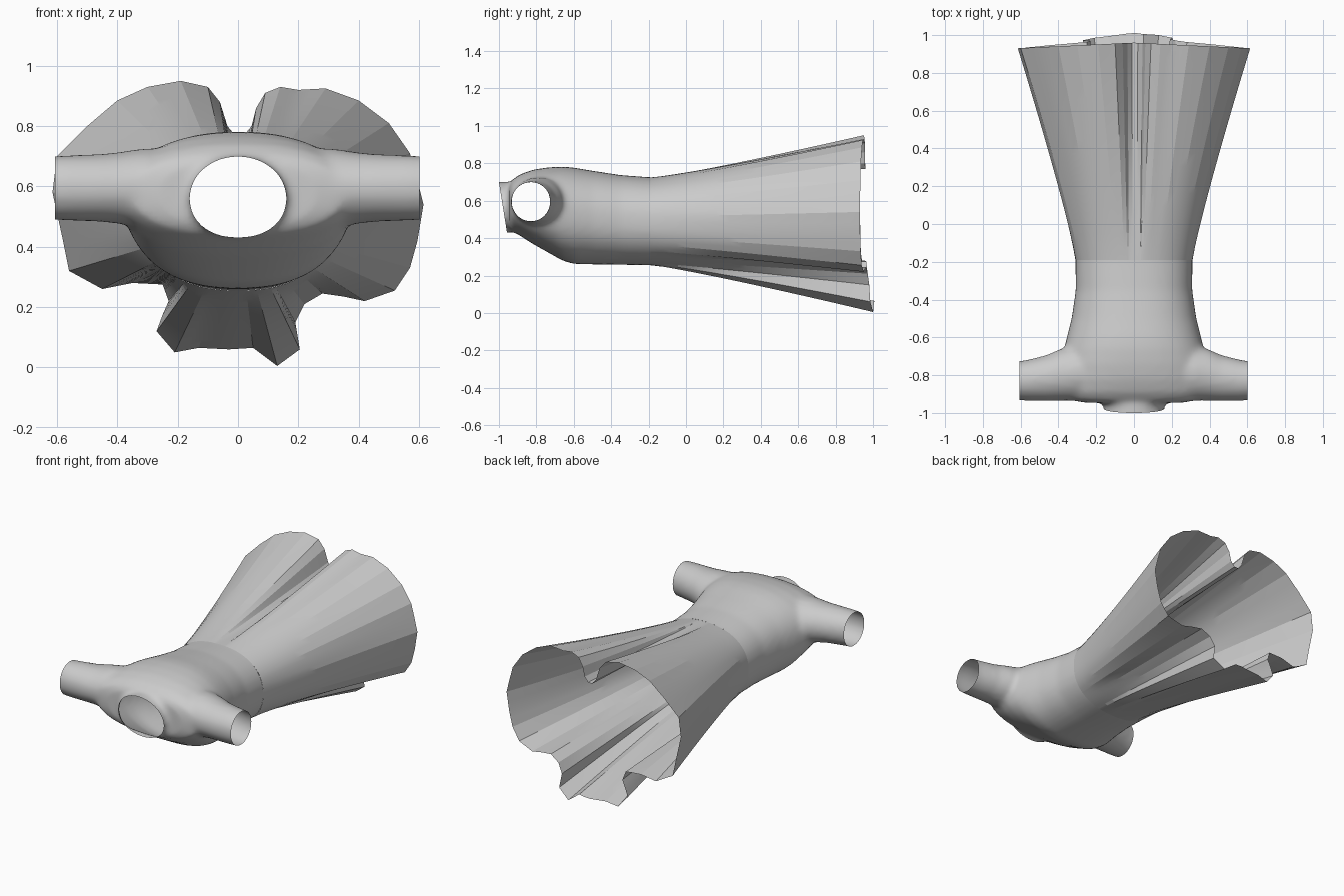
import bpy, bmesh
from math import sin, cos, pi, atan2, radians
from mathutils import Vector

if "Cube" in bpy.data.objects:
    bpy.data.objects.remove(bpy.data.objects["Cube"])

WAIST_Y = -0.19


def super_radius(a, rx, rz, n=2.3):
    """Distance from the centre of a rounded oval at angle a (0 = up)."""
    return (abs(sin(a) / rx) ** n + abs(cos(a) / rz) ** n) ** (-1 / n)


def loft(bm, rings, caps=False):
    """Skin a list of equal closed rings."""
    vs = [[bm.verts.new(p) for p in r] for r in rings]
    n = len(vs[0])
    for a, b in zip(vs, vs[1:]):
        for i in range(n):
            j = (i + 1) % n
            bm.faces.new((a[i], a[j], b[j], b[i]))
    if caps:
        bm.faces.new(vs[0][::-1])
        bm.faces.new(vs[-1])


def make_object(name, bm):
    bmesh.ops.recalc_face_normals(bm, faces=bm.faces)
    me = bpy.data.meshes.new(name)
    bm.to_mesh(me)
    bm.free()
    ob = bpy.data.objects.new(name, me)
    bpy.context.collection.objects.link(ob)
    return ob


def smooth(ob, deg):
    bpy.ops.object.select_all(action='DESELECT')
    ob.select_set(True)
    bpy.context.view_layer.objects.active = ob
    bpy.ops.object.shade_smooth_by_angle(angle=radians(deg))


def oval(y, rx, lo, hi, n=2.3, seg=64):
    cz, rz = (lo + hi) / 2, (hi - lo) / 2
    ring = []
    for i in range(seg):
        a = 2 * pi * i / seg
        r = super_radius(a, rx, rz, n)
        ring.append((r * sin(a), y, cz + r * cos(a)))
    return ring


# Bodice: closed torso, neck and sleeve volumes, fused by a voxel remesh
bm = bmesh.new()
torso = [(-0.05, .31, .255, .725), (-0.19, .31, .255, .725), (-0.35, .308, .258, .737),
         (-0.5, .33, .26, .76), (-0.6, .355, .262, .777), (-0.66, .37, .28, .782),
         (-0.74, .385, .325, .778), (-0.82, .39, .37, .765), (-0.89, .385, .415, .74),
         (-0.93, .35, .44, .71), (-0.945, .26, .46, .69)]
loft(bm, [oval(*s) for s in torso], True)
neck = [(-0.8, .19, .45, .69), (-0.94, .165, .43, .70), (-0.98, .16, .425, .70), (-1.08, .16, .42, .70)]
loft(bm, [oval(*s, n=2) for s in neck], True)
sleeve = [(.15, -.78, .60, .13, .13), (.32, -.79, .595, .145, .13), (.40, -.80, .595, .135, .118),
          (.46, -.815, .595, .122, .112), (.57, -.828, .595, .108, .108), (.66, -.83, .595, .098, .103)]
for side in (-1, 1):
    loft(bm, [[(side * x, cy + ry * cos(2 * pi * i / 40), cz + rz * sin(2 * pi * i / 40))
               for i in range(40)] for x, cy, cz, ry, rz in sleeve], True)
bodice = make_object("bodice", bm)
rm = bodice.modifiers.new("fuse", 'REMESH')
rm.mode = 'VOXEL'
rm.voxel_size = 0.016
sm = bodice.modifiers.new("soften", 'SMOOTH')
sm.factor = 0.5
sm.iterations = 8
dg = bpy.context.evaluated_depsgraph_get()
fused = bpy.data.meshes.new_from_object(bodice.evaluated_get(dg))
bodice.modifiers.clear()

# Cut open the cuffs, the waist and the neckline
bm = bmesh.new()
bm.from_mesh(fused)
cuts = [((.602, 0, 0), (1, 0, 0)), ((-.606, 0, 0), (-1, 0, 0)),
        ((0, WAIST_Y, 0), (0, 1, 0)), ((0, -.957, .43), (0, -1, -.16))]
for co, no in cuts:
    bmesh.ops.bisect_plane(bm, geom=bm.verts[:] + bm.edges[:] + bm.faces[:], plane_co=co,
                           plane_no=Vector(no).normalized(), clear_outer=True)
bm.to_mesh(fused)
bm.free()
bodice.data = fused
smooth(bodice, 50)

# Skirt: waist oval lofted to a pleated hem outline (x, z), clockwise from the top notch
hem = [(.02, .77), (.045, .80), (.06, .86), (.09, .91), (.14, .93), (.2, .92), (.29, .925),
       (.4, .885), (.5, .81), (.57, .71), (.595, .62), (.615, .54), (.595, .42), (.57, .33),
       (.52, .255), (.42, .22), (.35, .235), (.28, .245), (.22, .21), (.19, .15), (.205, .06),
       (.13, .005), (.05, .065), (-.03, .06), (-.13, .065), (-.21, .05), (-.27, .12),
       (-.25, .175), (-.23, .22), (-.25, .275), (-.35, .28), (-.45, .26), (-.56, .32),
       (-.58, .42), (-.615, .58), (-.6, .70), (-.5, .80), (-.4, .885), (-.3, .93),
       (-.19, .95), (-.1, .93), (-.06, .88), (-.035, .80), (-.01, .77)]
# extra points between the outline points keep the waist round
fine = []
for p, q in zip(hem, hem[1:] + hem[:1]):
    fine += [p, ((p[0] + q[0]) / 2, (p[1] + q[1]) / 2)]
STEPS = 16
rings = [[] for _ in range(STEPS + 1)]
for x, z in fine:
    a = atan2(x, z - .49)
    r = super_radius(a, .31, .235)
    wx, wz = r * sin(a), .49 + r * cos(a)
    mid = 1 - abs(x) / .62
    hy = .93 + mid * (.03 + .12 * max(0, .5 - z))
    for k in range(STEPS + 1):
        t = k / STEPS
        s = t ** 1.12
        rings[k].append((wx + (x - wx) * s, WAIST_Y + (hy - WAIST_Y) * t, wz + (z - wz) * s))
bm = bmesh.new()
loft(bm, rings)
skirt = make_object("skirt", bm)
smooth(skirt, 12)
